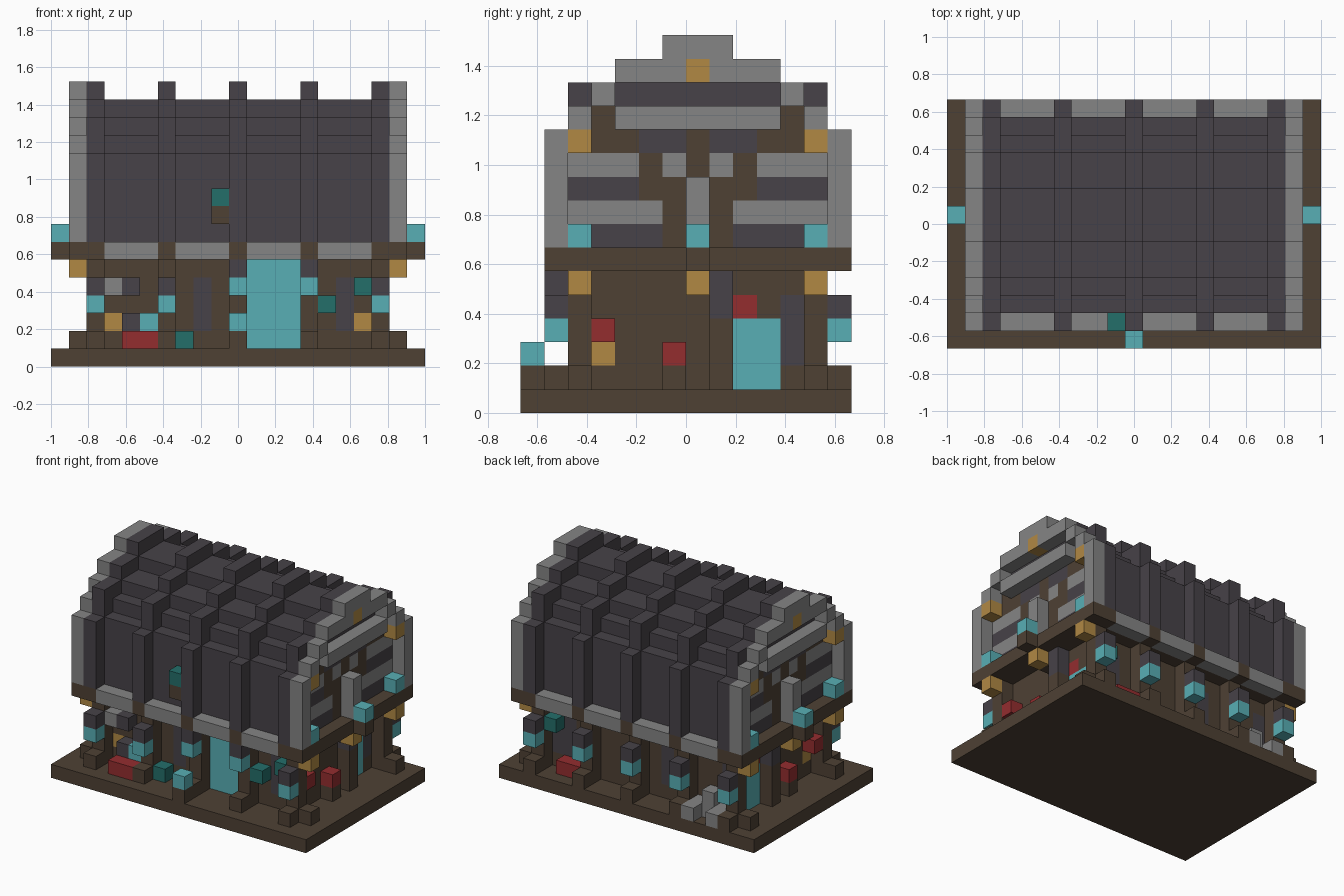
import bpy, bmesh
from mathutils import Vector

if "Cube" in bpy.data.objects:
    bpy.data.objects.remove(bpy.data.objects["Cube"], do_unlink=True)

UNIT = 2 / 21            # edge of one block
NX, NY = 21, 14          # footprint in blocks
PALETTE = {
    "brown wood": (78, 65, 52), "dark slate": (71, 66, 72),
    "grey stone": (133, 133, 133), "cyan glass": (88, 175, 181),
    "gold": (177, 137, 68), "red": (148, 45, 47), "teal": (36, 110, 106),
}
BROWN, SLATE, GREY, CYAN, GOLD, RED, TEAL = PALETTE


def linear(c):
    c /= 255
    return c / 12.92 if c < 0.04 else ((c + 0.055) / 1.055) ** 2.4


materials = {}
for name, rgb in PALETTE.items():
    mat = bpy.data.materials.new(name)
    colour = [linear(c) for c in rgb] + [1]
    mat.use_nodes = True
    mat.diffuse_color = colour
    node = next(n for n in mat.node_tree.nodes if n.type == 'BSDF_PRINCIPLED')
    node.inputs["Base Color"].default_value = colour
    materials[name] = mat

cells = {}               # block position -> (part, colour)


def span(v):
    return range(v[0], v[1] + 1) if isinstance(v, tuple) else (v,)


def fill(part, colour, x, y, z):
    for i in span(x):
        for j in span(y):
            for k in span(z):
                cells[i, j, k] = (part, colour)


RIBS = (2, 6, 10, 14, 18)
PANEL_TOP = {2: 11, 3: 12, 4: 13, 5: 13, 6: 14, 7: 14}
RIB_TOP = {1: 11, 2: 13, 3: 13, 4: 14, 5: 14, 6: 15, 7: 15}

# Base, lower room and upper floor
fill("base", BROWN, (0, 20), (0, 13), 0)
fill("room_walls", BROWN, (3, 17), (3, 11), (1, 5))
fill("floor_beam", BROWN, (1, 19), (1, 13), 6)

# Roof panels, ribs and eaves, both slopes alike
for j, top in PANEL_TOP.items():
    for y in (j, 14 - j):
        fill("roof_panels", SLATE, (2, 18), y, (7, top))
for i in RIBS:
    for j, top in RIB_TOP.items():
        for y in (j, 14 - j):
            fill("roof_ribs", SLATE, i, y, (7, top))
for i in RIBS[:-1]:
    for y in (1, 13):
        fill("eaves", GREY, (i + 1, i + 3), y, 6)

# Roof vent
fill("roof_vent", BROWN, 9, 1, 8)
fill("roof_vent", TEAL, 9, 1, 9)

# Columns, feet and lanterns on the long sides
for i in RIBS:
    for column, outer in ((2, 1), (12, 13)):
        fill("columns", BROWN, i, column, (1, 5))
        fill("column_feet", BROWN, i, outer, 1)
        lift = 1 if outer == 1 and i in (10, 14) else 0
        fill("lantern_caps", SLATE, i, outer, 4 + lift)
        fill("lanterns", CYAN, i, outer, 3 + lift)

# Front door, windows and path lantern
fill("front_door", CYAN, (11, 13), 3, (1, 5))
for i in (8, 16):
    fill("windows", SLATE, i, 3, (2, 4))
    fill("windows", SLATE, i, 11, (2, 4))
fill("path_lantern", BROWN, 10, 0, 1)
fill("path_lantern", CYAN, 10, 0, 2)

# Goods in front of the house
fill("front_crates", RED, (4, 5), 1, 1)
fill("front_crates", SLATE, 4, 2, 2)
fill("front_crates", CYAN, 5, 2, 2)
fill("front_crates", TEAL, 7, 2, 1)
fill("front_shelf", GREY, 3, 2, 4)
fill("front_shelf", SLATE, 4, 2, 4)
fill("front_shelf", TEAL, 15, 2, 3)
fill("front_shelf", TEAL, 17, 2, 4)

# Goods and stones behind the house
fill("back_crates", RED, (15, 16), 12, 1)
fill("back_shelf", TEAL, 17, 12, 4)
fill("back_stones", GREY, (3, 5), 12, 1)
for i in (3, 5):
    fill("back_stones", GREY, i, 13, 1)
fill("back_stones", GREY, 4, 12, 2)

# Gable wall pattern, listed upward from the floor beam
PATTERN = ("SSSSBBBSSSS", "GGGGBGBGGGG", "SSSBBGBBSSS", "GGGBGBGBGGG", "BBBSSBSSBBB")
LETTER = {"B": BROWN, "S": SLATE, "G": GREY}

# Both gable ends: room wall, gable wall, trim layer, outermost layer
for room, wall, trim, tip in ((17, 18, 19, 20), (3, 2, 1, 0)):
    for row, text in enumerate(PATTERN):
        for col, letter in enumerate(text):
            fill("gable_wall", LETTER[letter], wall, col + 2, row + 7)
    fill("gable_wall", BROWN, wall, (3, 11), 12)

    for y in (1, 13):
        fill("gable_trim", GREY, trim, y, (7, 11))
    for inset, z in ((2, 12), (3, 13), (4, 14), (5, 14), (6, 14), (6, 15)):
        for y in (inset, 14 - inset):
            fill("gable_trim", GREY, trim, y, z)
    fill("gable_trim", GREY, trim, 7, 15)
    fill("gable_trim", GREY, trim, (4, 10), 12)
    fill("gable_post", GREY, trim, 7, (7, 9))
    fill("gable_bracket", BROWN, tip, 7, 6)
    fill("gable_lanterns", CYAN, tip, 7, 7)
    fill("gable_ornaments", GOLD, trim, 7, 14)
    for y in (2, 12):
        fill("gable_ornaments", GOLD, trim, y, 11)
        fill("gable_lanterns", CYAN, trim, y, 7)
        fill("column_feet", BROWN, trim, y, 1)
    for y in (2, 7, 12):
        fill("columns", BROWN, wall, y, 5)
        fill("beam_brackets", GOLD, trim, y, 5)

    # Side door, posts and goods
    fill("side_door", CYAN, room, (9, 10), (1, 3))
    fill("windows", SLATE, room, 11, (2, 4))
    fill("side_post", BROWN, wall, 8, (1, 3))
    fill("side_post", SLATE, wall, 8, (4, 5))
    fill("side_goods", RED, room, 9, 4)
    fill("side_goods", BROWN, wall, 6, 1)
    fill("side_goods", RED, wall, 6, 2)
    fill("side_goods", GOLD, room, 3, 2)
    fill("side_goods", RED, wall, 3, 3)

# Outer faces of every part
SIDES = [Vector(s) for s in ((1, 0, 0), (-1, 0, 0), (0, 1, 0), (0, -1, 0), (0, 0, 1), (0, 0, -1))]


def build(part):
    blocks = {p: c for p, (name, c) in cells.items() if name == part}
    slots = sorted(set(blocks.values()))
    bm = bmesh.new()
    for pos, colour in blocks.items():
        middle = Vector(pos) + Vector((0.5 - NX / 2, 0.5 - NY / 2, 0.5))
        for n in SIDES:
            if tuple(int(a + b) for a, b in zip(pos, n)) in cells:
                continue
            u = Vector((n.y, n.z, n.x))
            v = n.cross(u)
            corners = (-u - v, u - v, u + v, v - u)
            face = bm.faces.new([bm.verts.new((middle + (n + c) / 2) * UNIT) for c in corners])
            face.material_index = slots.index(colour)
    bmesh.ops.remove_doubles(bm, verts=bm.verts, dist=UNIT / 100)
    flat = [e for e in bm.edges if len(e.link_faces) == 2]
    bmesh.ops.dissolve_limit(bm, angle_limit=0.01, verts=bm.verts, edges=flat, delimit={'MATERIAL'})
    mesh = bpy.data.meshes.new(part)
    bm.to_mesh(mesh)
    bm.free()
    for name in slots:
        mesh.materials.append(materials[name])
    bpy.context.collection.objects.link(bpy.data.objects.new(part, mesh))


for part in dict.fromkeys(name for name, _ in cells.values()):
    build(part)
